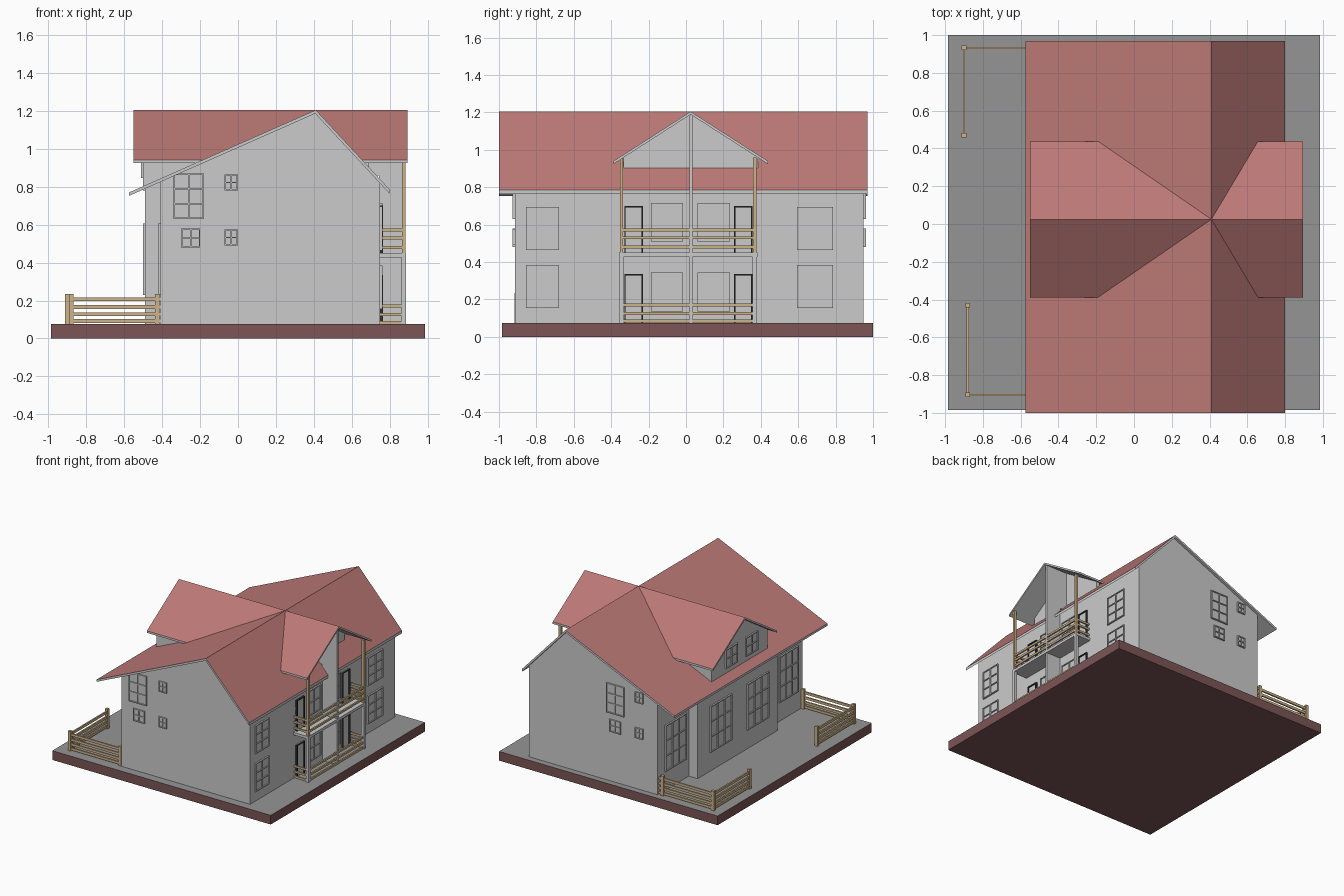
import bpy, bmesh
from mathutils import Vector

if "Cube" in bpy.data.objects:
    bpy.data.objects.remove(bpy.data.objects["Cube"])


def mat(name, r, g, b):
    m = bpy.data.materials.new(name)
    m.diffuse_color = (r, g, b, 1)
    m.use_nodes = True
    m.node_tree.nodes["Principled BSDF"].inputs["Base Color"].default_value = m.diffuse_color
    return m


RED = mat("roof_red", 0.5, 0.19, 0.18)
WOOD = mat("wood", 0.62, 0.45, 0.25)
BROWN = mat("base_brown", 0.2, 0.09, 0.09)
DARK = mat("paving", 0.3, 0.3, 0.3)
BLACK = mat("door_frame", 0.03, 0.03, 0.03)


def finish(name, bm, *mats):
    bmesh.ops.recalc_face_normals(bm, faces=bm.faces)
    me = bpy.data.meshes.new(name)
    bm.to_mesh(me)
    bm.free()
    for m in mats:
        me.materials.append(m)
    ob = bpy.data.objects.new(name, me)
    bpy.context.collection.objects.link(ob)
    return ob


def boxes(name, items, m=None):
    """One object from boxes given as (x0, x1, y0, y1, z0, z1)."""
    bm = bmesh.new()
    for x0, x1, y0, y1, z0, z1 in items:
        vs = bmesh.ops.create_cube(bm, size=1)["verts"]
        for v in vs:
            v.co = Vector((x0 if v.co.x < 0 else x1,
                           y0 if v.co.y < 0 else y1,
                           z0 if v.co.z < 0 else z1))
    return finish(name, bm, *([m] if m else []))


def prism(name, pts, offset, side=None, top=None):
    """Polygon swept along offset; the first face may have its own material."""
    bm = bmesh.new()
    f = bm.faces.new([bm.verts.new(p) for p in pts])
    low = [bm.verts.new(Vector(p) + Vector(offset)) for p in pts]
    bm.faces.new(low)
    n = len(pts)
    up = list(f.verts)
    for i in range(n):
        j = (i + 1) % n
        bm.faces.new((up[i], up[j], low[j], low[i]))
    if top:
        f.material_index = 1
        return finish(name, bm, side, top)
    return finish(name, bm)


def window(name, axis, pos, out, a0, a1, z0, z1, cols=2, rows=3):
    """Pane plus frame and glazing bars on a wall facing axis, direction out."""
    w = 0.007
    parts = [(a0, a1, z0, z1, 0.004)]
    for i in range(cols + 1):
        a = a0 + (a1 - a0 - w) * i / cols
        parts.append((a, a + w, z0, z1, 0.012))
    for i in range(rows + 1):
        z = z0 + (z1 - z0 - w) * i / rows
        parts.append((a0, a1, z, z + w, 0.012))
    items = []
    for b0, b1, c0, c1, d in parts:
        p0, p1 = sorted((pos - out * 0.004, pos + out * d))
        items.append((p0, p1, b0, b1, c0, c1) if axis == "x" else (b0, b1, p0, p1, c0, c1))
    boxes(name, items)


# Base slab with paved top
prism("base", [(-.985, -.985, .075), (.985, -.985, .075), (.985, 1, .075), (-.985, 1, .075)],
      (0, 0, -.075), BROWN, DARK)

# House body and the wide bay on the left side
prism("house_body", [(x, -.915, z) for x, z in
                     ((-.41, .075), (.75, .075), (.75, .82), (.41, 1.187), (-.41, .83))], (0, 1.865, 0))
prism("left_bay", [(x, -.48, z) for x, z in
                   ((-.49, .075), (-.40, .075), (-.40, .83), (-.49, .792))], (0, 1.03, 0))

# Main roof: two slopes
RX, RZ, RY = .41, 1.205, .025
for name, ex, ez, off in (("main_roof_left", -.575, .77, -.018), ("main_roof_right", .80, .785, -.022)):
    prism(name, [(RX, -1, RZ), (ex, -1, ez), (ex, .97, ez), (RX, .97, RZ)], (0, 0, off), None, RED)

# Cross gable roofs, cut where they meet the main roof
for side, end, valley in (("left", -.55, -.19), ("right", .895, .656)):
    for s, part in ((-1, "front"), (1, "back")):
        y = RY + s * .413
        prism(f"cross_roof_{side}_{part}",
              [(end, RY, RZ), (RX, RY, RZ), (valley, y, .94), (end, y, .94)],
              (0, 0, -.016), None, RED)

# Gable walls beneath the cross roofs
gable = [(-.36, .0), (.36, .0), (.36, .962), (0, 1.19), (-.36, .962)]
for name, x, dx, zb in (("left_dormer_wall", -.50, .03, .78), ("right_gable_wall", .69, -.03, .85)):
    prism(name, [(x, RY + y, z if z else zb) for y, z in gable], (dx, 0, 0))
boxes("left_dormer_cheeks", [(-.5, -.22, RY + s * .35 - .01, RY + s * .35 + .01, .8, .955) for s in (-1, 1)])

# Balcony: slab, divider wall, posts and rails
P = (-.345, .368)
boxes("balcony_floor", [(.75, .885, -.358, .382, .428, .45)])
boxes("balcony_divider", [(.745, .88, .018, .035, .075, 1.185), (.67, .75, .018, .035, .86, 1.185)])
boxes("balcony_lower_posts", [(.862, .885, y - .012, y + .012, .075, .43) for y in P])
boxes("balcony_upper_posts", [(.864, .884, y - .009, y + .009, .45, .96) for y in P], WOOD)
rails = []
for z in (.085, .125, .17, .48, .53, .572):
    rails.append((.868, .88, P[0], P[1], z - .008, z + .008))
    rails += [(.75, .875, y - .006, y + .006, z - .008, z + .008) for y in P]
boxes("balcony_rails", rails, WOOD)

# Right wall windows and balcony doors
for i, (a0, a1) in enumerate(((-.855, -.68), (.593, .786))):
    for z0, z1 in ((.155, .385), (.465, .695)):
        window(f"right_window_{i}", "x", .75, 1, a0, a1, z0, z1)
for i, (a0, a1) in enumerate(((-.187, -.016), (.062, .235))):
    for z0, z1 in ((.135, .345), (.51, .715)):
        window(f"balcony_window_{i}", "x", .75, 1, a0, a1, z0, z1, 2, 2)
frames, leaves = [], []
for a0, a1 in ((-.33, -.23), (.257, .355)):
    for z0, z1 in ((.075, .335), (.45, .7)):
        frames += [(.745, .765, a0, a0 + .007, z0, z1), (.745, .765, a1 - .007, a1, z0, z1),
                   (.745, .765, a0, a1, z1 - .007, z1)]
        leaves.append((.745, .755, a0, a1, z0, z1))
boxes("door_frames", frames, BLACK)
boxes("door_leaves", leaves)

# Left wall: tall windows and dormer windows
for x, a0, a1 in ((-.41, -.85, -.61), (-.41, .59, .86), (-.49, -.36, -.08), (-.49, .12, .395)):
    window("left_tall_window", "x", x, -1, a0, a1, .23, .605, 3, 3)
for a0, a1 in ((-.2, -.05), (.06, .21)):
    window("dormer_window", "x", -.50, -1, a0, a1, .845, 1.0, 2, 2)

# Gable end windows: one large and three small on each end
for name, y, out, xs in (("front", -.915, -1, ((-.34, -.18), (-.3, -.2), (-.07, 0))),
                         ("back", .95, 1, ((-.11, .05), (-.08, .02), (-.28, -.21)))):
    window(f"{name}_large_window", "y", y, out, *xs[0], .63, .87, 2, 3)
    window(f"{name}_small_window", "y", y, out, *xs[1], .48, .58, 2, 2)
    for z in (.49, .78):
        window(f"{name}_small_window", "y", y, out, *xs[2], z, z + .085, 2, 2)

# Garden fences: L-shaped, posts and four rails
for name, x, y, yi, xe in (("front_fence", -.88, -.905, -.43, -.425), ("back_fence", -.9, .932, .47, -.445)):
    r = .012
    parts = [(px - r, px + r, py - r, py + r, .075, .235) for px, py in ((x, y), (x, yi), (xe, y))]
    for z in (.092, .128, .166, .207):
        parts.append((x - .006, x + .006, min(y, yi), max(y, yi), z - .01, z + .01))
        parts.append((x, -.41, y - .006, y + .006, z - .01, z + .01))
    boxes(name, parts, WOOD)
